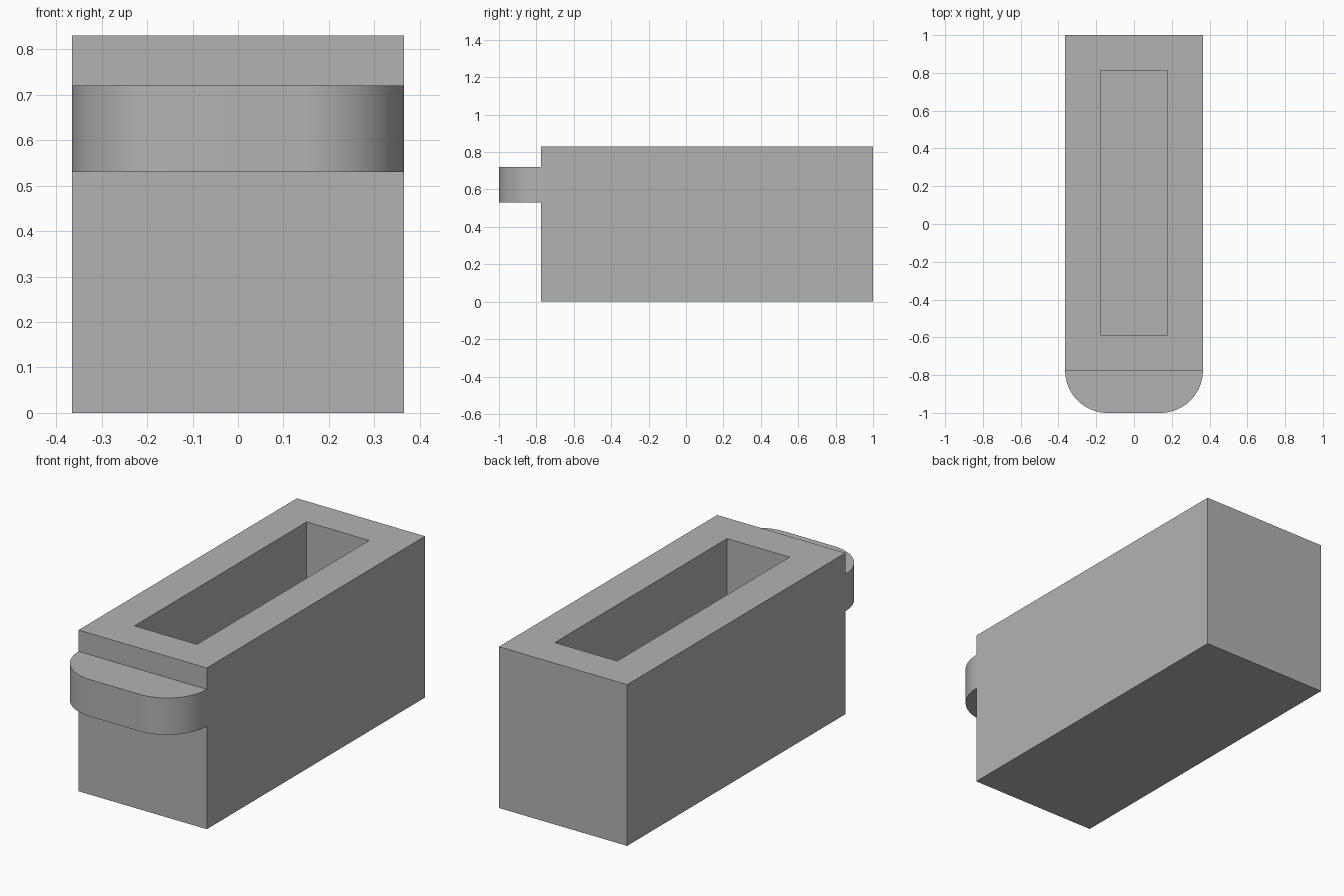
import bpy
import bmesh
import math

cube = bpy.data.objects.get("Cube")
if cube:
    bpy.data.objects.remove(cube, do_unlink=True)

HALF_W, HEIGHT = 0.365, 0.83
FRONT, BACK = -0.775, 1.0
WALL = 0.187

grey = bpy.data.materials.new("plain grey")
grey.use_nodes = True
colour = (0.45, 0.45, 0.45, 1)
grey.diffuse_color = colour
grey.node_tree.nodes["Principled BSDF"].inputs["Base Color"].default_value = colour


def extrude_outline(bm, outline, z0, z1):
    """Solid prism from a flat outline; returns its top face."""
    base = bm.faces.new([bm.verts.new((x, y, z0)) for x, y in outline])
    result = bmesh.ops.extrude_face_region(bm, geom=[base], use_keep_orig=True)
    verts = [g for g in result["geom"] if isinstance(g, bmesh.types.BMVert)]
    bmesh.ops.translate(bm, verts=verts, vec=(0, 0, z1 - z0))
    bmesh.ops.recalc_face_normals(bm, faces=bm.faces[:])
    return max(bm.faces, key=lambda f: f.calc_center_median().z)


def make_object(name, bm):
    mesh = bpy.data.meshes.new(name)
    bm.to_mesh(mesh)
    bm.free()
    mesh.materials.append(grey)
    obj = bpy.data.objects.new(name, mesh)
    bpy.context.collection.objects.link(obj)
    return obj


# Block with a deep rectangular pocket, walls and floor of equal thickness
bm = bmesh.new()
corners = [(-HALF_W, FRONT), (HALF_W, FRONT), (HALF_W, BACK), (-HALF_W, BACK)]
top = extrude_outline(bm, corners, 0, HEIGHT)
bmesh.ops.inset_region(bm, faces=[top], thickness=WALL, use_even_offset=True)
pocket = bmesh.ops.extrude_discrete_faces(bm, faces=[top])["faces"][0]
bmesh.ops.translate(bm, verts=pocket.verts[:], vec=(0, 0, WALL - HEIGHT))
make_object("hollow_block", bm)

# Front tab with rounded corners
radius = FRONT + 1
steps = 24
arc = [math.pi / 2 * i / steps for i in range(steps + 1)]
right = [(HALF_W - radius + radius * math.cos(a), FRONT - radius * math.sin(a)) for a in arc]
left = [(-x, y) for x, y in reversed(right)]
bm = bmesh.new()
extrude_outline(bm, right + left, 0.53, 0.72)
tab = make_object("front_tab", bm)

bpy.ops.object.select_all(action="DESELECT")
tab.select_set(True)
bpy.context.view_layer.objects.active = tab
bpy.ops.object.shade_smooth_by_angle(angle=math.radians(30))
